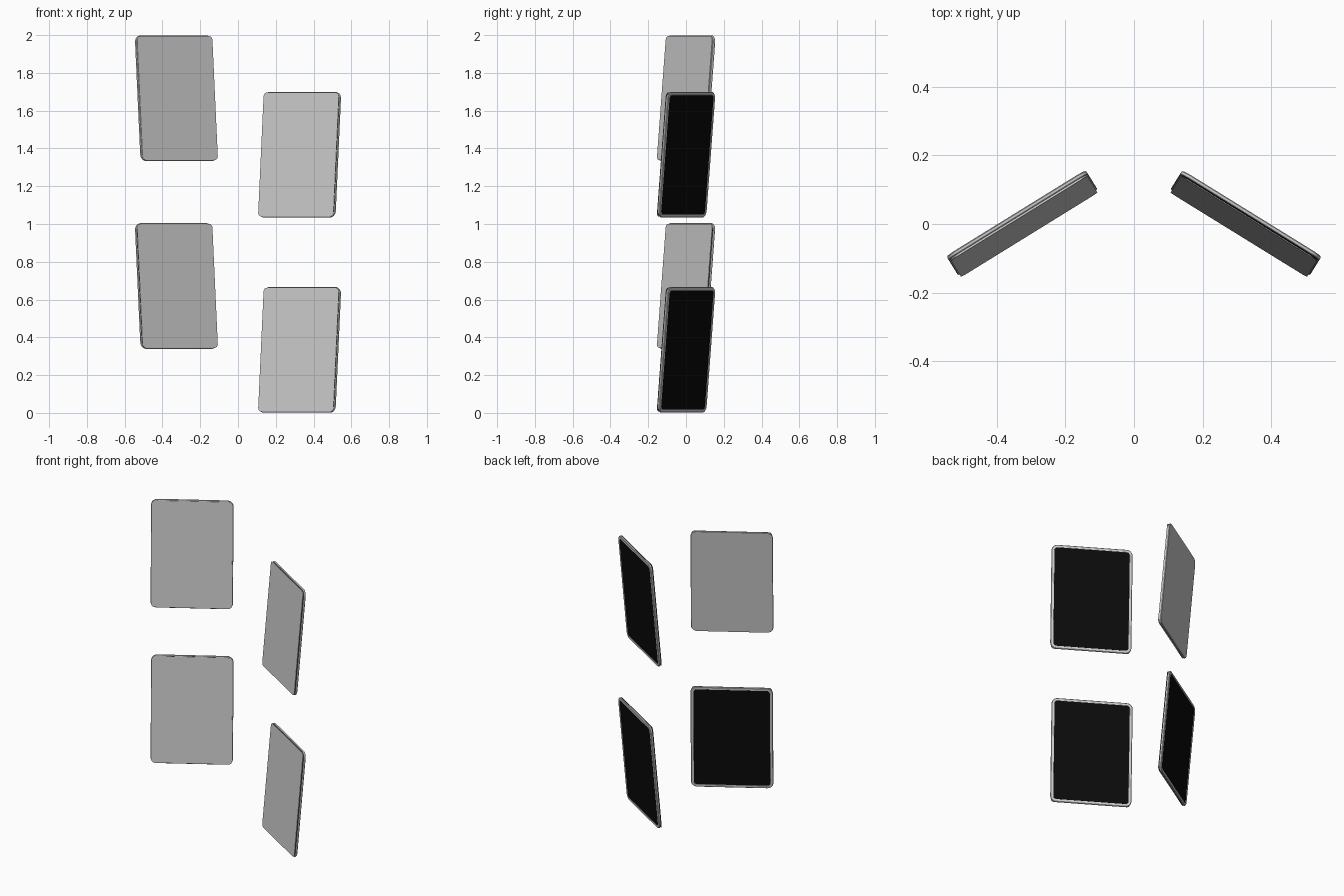
import bpy, bmesh
from math import radians, sin, cos, pi
from mathutils import Matrix

if "Cube" in bpy.data.objects:
    bpy.data.objects.remove(bpy.data.objects["Cube"])

W, H = 0.478, 0.668
TURN, LEAN = radians(31.7), radians(-5)

black = bpy.data.materials.new("black")
black.diffuse_color = (0.003, 0.003, 0.003, 1)
black.use_nodes = True
black.node_tree.nodes["Principled BSDF"].inputs["Base Color"].default_value = black.diffuse_color


def outline(inset, radius, seg=6):
    """Rounded rectangle points in x/z."""
    r = max(radius - inset, 0.004)
    w, h = W / 2 - inset - r, H / 2 - inset - r
    pts = []
    for k, (sx, sz) in enumerate([(1, 1), (-1, 1), (-1, -1), (1, -1)]):
        for i in range(seg + 1):
            a = (k + i / seg) * pi / 2
            pts.append((sx * w + r * cos(a), sz * h + r * sin(a)))
    return pts


def loft(name, sections, matrix, radius=0.036, mat=None):
    """Stack rounded outlines given as (inset, depth) and cap both ends."""
    bm = bmesh.new()
    rings = [[bm.verts.new((x, y, z)) for x, z in outline(inset, radius)]
             for inset, y in sections]
    for a, b in zip(rings, rings[1:]):
        for i in range(len(a)):
            j = (i + 1) % len(a)
            bm.faces.new((a[i], a[j], b[j], b[i]))
    bm.faces.new(rings[0])
    bm.faces.new(rings[-1])
    bmesh.ops.recalc_face_normals(bm, faces=bm.faces)
    me = bpy.data.meshes.new(name)
    bm.to_mesh(me)
    bm.free()
    ob = bpy.data.objects.new(name, me)
    bpy.context.collection.objects.link(ob)
    ob.matrix_world = matrix
    if mat:
        me.materials.append(mat)
    bpy.ops.object.select_all(action='DESELECT')
    ob.select_set(True)
    bpy.context.view_layer.objects.active = ob
    bpy.ops.object.shade_smooth_by_angle(angle=radians(30))


def tablet(name, side, z, grey_body=False):
    m = (Matrix.Translation((side * 0.325, 0, z))
         @ Matrix.Rotation(-side * TURN, 4, 'Z')
         @ Matrix.Rotation(LEAN, 4, 'X'))
    mat = None if grey_body else black
    # rim with a shallow recess at the back
    loft(name + "_rim", [(0.006, -0.003), (0.002, -0.002), (0, 0.001), (0, 0.006),
                         (0.003, 0.009), (0.017, 0.009), (0.018, 0.007)], m)
    # back panel: dark screen inside the rim, or a plain cover over it
    if grey_body:
        loft(name + "_back_cover", [(0.002, 0.0085), (0.002, 0.0093)], m)
    else:
        loft(name + "_screen", [(0.018, 0.0065), (0.018, 0.008)], m, mat=black)
    # dark layer between rim and front sheet
    loft(name + "_middle_layer", [(0.006, -0.007), (0.006, -0.002)], m, mat=mat)
    # front sheet
    loft(name + "_front_sheet", [(0.005, -0.009), (0.005, -0.007)], m, radius=0.025)


tablet("lower_right_tablet", 1, 0.334)
tablet("lower_left_tablet", -1, 0.672)
tablet("upper_right_tablet", 1, 1.367)
tablet("upper_left_tablet", -1, 1.666, grey_body=True)
